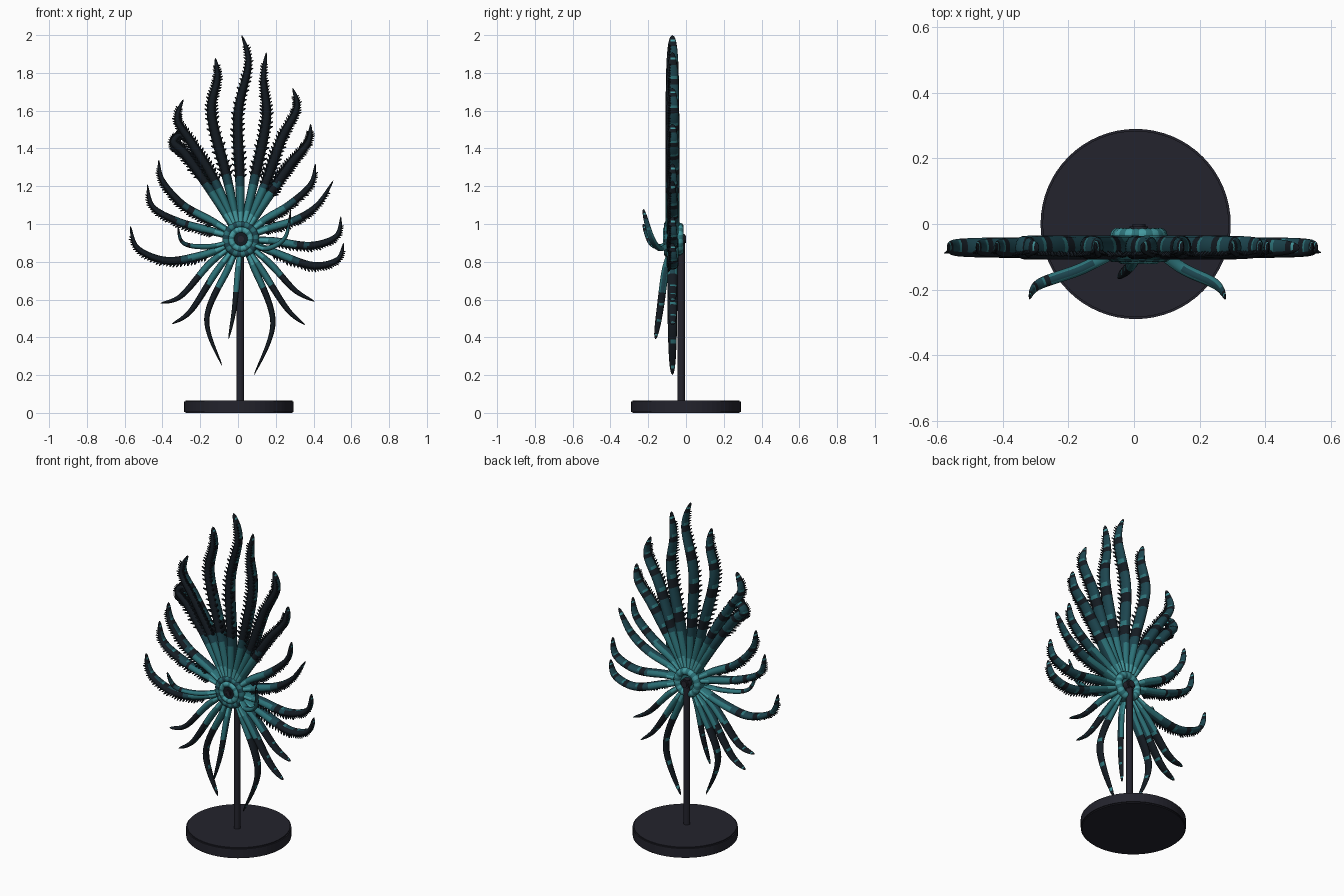
import bpy, bmesh, math, random
from mathutils import Vector, Matrix

random.seed(4)
if "Cube" in bpy.data.objects:
    bpy.data.objects.remove(bpy.data.objects["Cube"])

# Colours
COLOURS = {
    "charcoal": (0.017, 0.017, 0.026),
    "ink": (0.007, 0.011, 0.016),
    "deep_teal": (0.012, 0.06, 0.078),
    "teal": (0.025, 0.165, 0.185),
    "light_teal": (0.06, 0.33, 0.36),
}
MATS = []
for label, rgb in COLOURS.items():
    mat = bpy.data.materials.new(label)
    mat.use_nodes = True
    mat.diffuse_color = (*rgb, 1)
    mat.node_tree.nodes["Principled BSDF"].inputs["Base Color"].default_value = (*rgb, 1)
    MATS.append(mat)
CHARCOAL, INK, DEEP, TEAL, LIGHT = range(len(MATS))

HUB = Vector((0.015, -0.072, 0.92))
Y = Vector((0, 1, 0))


def finish(bm, name, smooth=True):
    mesh = bpy.data.meshes.new(name)
    bm.to_mesh(mesh)
    bm.free()
    for mat in MATS:
        mesh.materials.append(mat)
    for poly in mesh.polygons:
        poly.use_smooth = smooth
    obj = bpy.data.objects.new(name, mesh)
    bpy.context.collection.objects.link(obj)
    return obj


def rod(name, start, end, radius, colour, sides=32, bevel=0):
    """Solid cylinder between two points."""
    start, end = Vector(start), Vector(end)
    axis = end - start
    turn = axis.to_track_quat("Z", "Y").to_matrix().to_4x4()
    bm = bmesh.new()
    bmesh.ops.create_cone(bm, cap_ends=True, segments=sides, radius1=radius, radius2=radius,
                          depth=axis.length, matrix=Matrix.Translation((start + end) / 2) @ turn)
    if bevel:
        rims = [e for e in bm.edges if any(len(f.verts) > 4 for f in e.link_faces)]
        bmesh.ops.bevel(bm, geom=rims, offset=bevel, segments=2, affect="EDGES")
    for face in bm.faces:
        face.material_index = colour
    return finish(bm, name, False)


def ring(name, y, major, minor, colours):
    """Ribbed ring facing the front, ribs alternate in colour."""
    bm = bmesh.new()
    count, sides = 48, 10
    loops = []
    for i in range(count):
        a = math.tau * i / count
        out = Vector((math.cos(a), 0, math.sin(a)))
        swell = minor * (1 + 0.12 * (i % 2))
        loops.append([bm.verts.new(Vector((HUB.x, y, HUB.z)) + out * (major + swell * math.cos(b))
                      + Y * swell * math.sin(b)) for b in (math.tau * k / sides for k in range(sides))])
    for i in range(count):
        a, b = loops[i], loops[(i + 1) % count]
        for k in range(sides):
            m = (k + 1) % sides
            bm.faces.new((a[k], a[m], b[m], b[k])).material_index = colours[i // 2 % len(colours)]
    bmesh.ops.recalc_face_normals(bm, faces=bm.faces)
    return finish(bm, name)


def spline(points, t):
    """Catmull-Rom point at t in 0..1."""
    last = len(points) - 1
    i = min(int(t * last), last - 1)
    u = t * last - i
    p = [points[max(0, min(last, i + k))] for k in (-1, 0, 1, 2)]
    return 0.5 * (2 * p[1] + (p[2] - p[0]) * u + (2 * p[0] - 5 * p[1] + 4 * p[2] - p[3]) * u ** 2
                  + (3 * p[1] - p[0] - 3 * p[2] + p[3]) * u ** 3)


def skin_colour(t, r, normal, row, dark):
    """Teal near the hub, dark outside, pale bands on the edges and tip."""
    front = -normal.y
    if r < 0.15:
        return LIGHT if abs(front) > 0.75 else TEAL
    if r < 0.29:
        return TEAL if abs(front) > 0.4 else DEEP
    if row % 7 == 0 and front < 0.3 and (t > 0.8 or abs(front) < 0.6):
        return LIGHT if t > 0.8 else TEAL
    if dark or (front > 0.3 and r > 0.36) or t > 0.85:
        return INK
    return DEEP if row % 7 < 5 else INK


def tentacle(name, path, width, depth, suckers, reach=0.0, dark=False):
    """Tapered oval arm along a path, with pointed suckers on the given sides."""
    pts = [Vector((x, HUB.y, z)) for x, z in path]
    pts.insert(0, HUB + (pts[0] - HUB).normalized() * 0.05)
    for i, p in enumerate(pts):
        p.y -= reach * (i / (len(pts) - 1)) ** 0.8
    rows, sides = 46, 12
    bm = bmesh.new()
    frames, loops = [], []
    for i in range(rows):
        t = i / rows
        c = spline(pts, t)
        along = (spline(pts, min(1, t + 0.01)) - spline(pts, max(0, t - 0.01))).normalized()
        across = along.cross(Y).normalized()
        back = across.cross(along)
        w = width * min(1, 0.62 + 1.1 * t) * (1 - t ** 2.4) ** 0.75
        d = depth * (1 - t ** 5) ** 0.6
        frames.append((t, c, along, across, back, w, d))
        loops.append([bm.verts.new(c + across * w * math.cos(a) + back * d * math.sin(a))
                      for a in (math.tau * k / sides for k in range(sides))])
    tip = bm.verts.new(pts[-1])
    for i, loop in enumerate(loops):
        for k in range(sides):
            m = (k + 1) % sides
            if i + 1 < rows:
                bm.faces.new((loop[k], loop[m], loops[i + 1][m], loops[i + 1][k]))
            else:
                bm.faces.new((loop[k], loop[m], tip))
    bm.faces.new(loops[0])
    bmesh.ops.recalc_face_normals(bm, faces=bm.faces)
    for n, face in enumerate(bm.faces):
        row = n // sides
        r = (face.calc_center_median() - HUB).length
        face.material_index = skin_colour(row / rows, r, face.normal, row, dark)
    finish(bm, name)
    if not suckers:
        return
    bm = bmesh.new()
    for t, c, along, across, back, w, d in frames[12:-5]:
        for side in suckers:
            size = 0.011 * (1.25 - 0.7 * t) * random.uniform(0.8, 1.25)
            aim = (across * side - back * 0.5 + along * 0.6).normalized()
            spot = c + across * side * w * 0.85 - back * d * 0.5 + aim * size * 0.6
            turn = aim.to_track_quat("Z", "Y").to_matrix().to_4x4()
            bmesh.ops.create_cone(bm, cap_ends=True, segments=6, radius1=size * 0.8,
                                  radius2=size * 0.25, depth=size * 2.2,
                                  matrix=Matrix.Translation(spot) @ turn)
    for face in bm.faces:
        face.material_index = INK
    finish(bm, name + "_suckers", False)


# Stand
rod("base", (0.005, 0, 0), (0.005, 0, 0.065), 0.29, CHARCOAL, 64, 0.006)
rod("pole", (0.012, -0.025, 0.06), (0.012, -0.025, 0.945), 0.019, CHARCOAL, 24)
rod("pole_joint", (HUB.x, -0.06, HUB.z), (HUB.x, 0.0, HUB.z), 0.028, CHARCOAL, 24, 0.008)

# Hub and mouth
rod("hub_core", (HUB.x, -0.1, HUB.z), (HUB.x, -0.04, HUB.z), 0.085, TEAL)
ring("mouth_outer_ring", -0.097, 0.078, 0.018, (TEAL, DEEP))
ring("mouth_lip", -0.105, 0.05, 0.016, (LIGHT, LIGHT, TEAL))
ring("back_ring", -0.034, 0.066, 0.02, (TEAL, LIGHT))
rod("mouth", (HUB.x, -0.1, HUB.z), (HUB.x, -0.112, HUB.z), 0.037, INK, 24)
rod("beak", (HUB.x, -0.1, HUB.z), (HUB.x, -0.12, HUB.z), 0.017, CHARCOAL, 12, 0.004)

# Upper arms, from the hub outward
UPPER = [
    [(0.01, 1.24), (0.0, 1.58), (0.055, 1.85), (0.02, 2.0)],
    [(0.09, 1.25), (0.15, 1.56), (0.135, 1.76), (0.15, 1.91)],
    [(-0.06, 1.25), (-0.14, 1.58), (-0.11, 1.77), (-0.12, 1.88)],
    [(-0.12, 1.22), (-0.24, 1.42), (-0.32, 1.55), (-0.29, 1.66)],
    [(-0.16, 1.2), (-0.28, 1.37), (-0.34, 1.43), (-0.31, 1.47), (-0.28, 1.43)],
    [(0.14, 1.2), (0.23, 1.45), (0.31, 1.61), (0.29, 1.72)],
    [(0.17, 1.16), (0.28, 1.32), (0.37, 1.43), (0.385, 1.53)],
]
for i, path in enumerate(UPPER):
    tentacle(f"upper_arm_{i + 1}", path, 0.029, 0.037, (-1, 1))

# Side arms, sweeping out and curling up
SIDE = [
    [(-0.13, 1.01), (-0.29, 1.1), (-0.4, 1.23), (-0.42, 1.34)],
    [(-0.13, 0.96), (-0.31, 1.01), (-0.45, 1.09), (-0.48, 1.21)],
    [(-0.17, 0.84), (-0.37, 0.805), (-0.53, 0.87), (-0.57, 0.99)],
    [(0.14, 1.02), (0.27, 1.1), (0.385, 1.21), (0.41, 1.32)],
    [(0.14, 0.97), (0.3, 1.02), (0.42, 1.1), (0.505, 1.23)],
    [(0.18, 0.91), (0.38, 0.885), (0.52, 0.935), (0.545, 1.04)],
    [(0.19, 0.85), (0.39, 0.78), (0.525, 0.81), (0.56, 0.9)],
]
for i, path in enumerate(SIDE):
    tentacle(f"side_arm_{i + 1}", path, 0.024, 0.032, (-1 if path[0][0] > 0 else 1,))

# Lower arms, slim and trailing down
LOWER = [
    [(-0.15, 0.79), (-0.3, 0.62), (-0.41, 0.58)],
    [(-0.12, 0.74), (-0.25, 0.54), (-0.35, 0.47)],
    [(-0.05, 0.77), (-0.165, 0.5), (-0.085, 0.25)],
    [(0.08, 0.78), (0.185, 0.48), (0.085, 0.2)],
    [(0.13, 0.75), (0.26, 0.55), (0.355, 0.465)],
    [(0.17, 0.79), (0.3, 0.65), (0.405, 0.59)],
]
for i, path in enumerate(LOWER):
    tentacle(f"lower_arm_{i + 1}", path, 0.02, 0.027, (), dark=True)

# Front arms, reaching forward
tentacle("front_lower_arm", [(-0.0, 0.75), (-0.02, 0.55), (-0.05, 0.39)], 0.018, 0.02, (), 0.09, True)
tentacle("front_right_arm", [(-0.16, 0.88), (-0.29, 0.9), (-0.32, 1.0)], 0.015, 0.018, (), 0.155)
tentacle("front_left_arm", [(0.15, 0.87), (0.25, 0.93), (0.28, 1.08)], 0.015, 0.018, (), 0.155)
